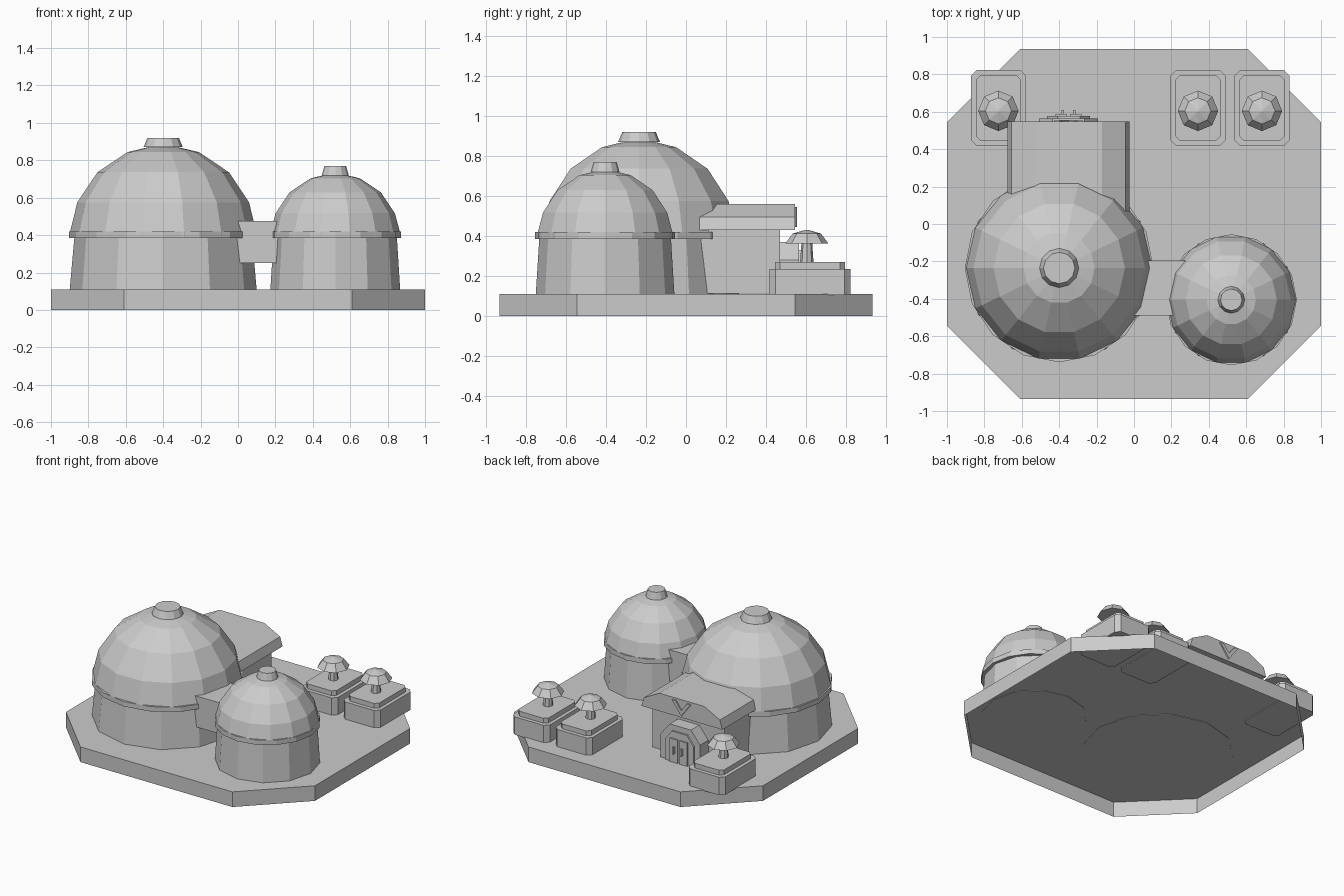
import bpy
import bmesh
from math import cos, sin, pi, radians

if "Cube" in bpy.data.objects:
    bpy.data.objects.remove(bpy.data.objects["Cube"], do_unlink=True)

gray = bpy.data.materials.new("plain_gray")
gray.use_nodes = True
gray.diffuse_color = (0.6, 0.6, 0.6, 1)
gray.node_tree.nodes["Principled BSDF"].inputs["Base Color"].default_value = (0.6, 0.6, 0.6, 1)

GROUND = 0.111  # just above the platform top


def finish(name, bm):
    """Turn a bmesh into a flat shaded object."""
    bmesh.ops.recalc_face_normals(bm, faces=bm.faces)
    mesh = bpy.data.meshes.new(name)
    bm.to_mesh(mesh)
    bm.free()
    mesh.materials.append(gray)
    obj = bpy.data.objects.new(name, mesh)
    bpy.context.collection.objects.link(obj)
    return obj


def loft(name, loops, bottom=True):
    """Join matching point loops and close the ends."""
    bm = bmesh.new()
    rows = [[bm.verts.new(p) for p in loop] for loop in loops]
    n = len(rows[0])
    for a, b in zip(rows, rows[1:]):
        for i in range(n):
            j = (i + 1) % n
            bm.faces.new((a[i], a[j], b[j], b[i]))
    if bottom:
        bm.faces.new(rows[0])
    bm.faces.new(rows[-1])
    return finish(name, bm)


def turned(name, x, y, profile, sides):
    """Stack of regular polygons from (radius, z) pairs."""
    return loft(name, [[(x + r * cos(2 * pi * i / sides), y + r * sin(2 * pi * i / sides), z)
                        for i in range(sides)] for r, z in profile])


def slab(name, x, y, hx, hy, cut, z0, z1, bottom=True):
    """Box with its vertical corners cut off."""
    corner = [(hx, cut - hy), (hx, hy - cut), (hx - cut, hy), (cut - hx, hy),
              (-hx, hy - cut), (-hx, cut - hy), (cut - hx, -hy), (hx - cut, -hy)]
    return loft(name, [[(x + u, y + v, z) for u, v in corner] for z in (z0, z1)], bottom)


def extruded(name, x, half_profile, y0, y1):
    """Mirrored (half width, z) profile pushed along y."""
    outline = half_profile + [(-u, z) for u, z in reversed(half_profile)]
    return loft(name, [[(x + u, y, z) for u, z in outline] for y in (y0, y1)])


def box(name, x0, x1, y0, y1, z0, z1):
    return loft(name, [[(x0, y0, z), (x1, y0, z), (x1, y1, z), (x0, y1, z)] for z in (z0, z1)])


# Ground platform, a hollow tray open underneath
slab("platform", 0, 0, 1, 0.935, 0.39, 0, 0.11, bottom=False)


# Domed buildings
def dome_house(prefix, x, y, r, cap, top):
    turned(prefix + "_wall", x, y, [(r * 1.006, 0.107), (r * 0.955, 0.39)], 12)
    rise = [radians(22.5 * k) for k in range(1, 4)] + [radians(86)]
    skirt = [(r, 0.385), (r, 0.42)]
    turned(prefix + "_dome", x, y,
           skirt + [(r * cos(a), 0.385 + r * sin(a)) for a in rise], 14)
    turned(prefix + "_band", x, y, [(r * 1.015, 0.385), (r * 1.015, 0.42)], 16)
    turned(prefix + "_cap", x, y, [(cap, top - 0.05), (cap * 0.8, top)], 12)


dome_house("large", -0.4, -0.235, 0.497, 0.105, 0.92)
dome_house("small", 0.52, -0.405, 0.345, 0.072, 0.77)

# Passage between the buildings
box("passage", -0.05, 0.28, -0.49, -0.195, 0.25, 0.475)

# Rear entrance hall and its roof
ex = -0.35
box("entrance_hall", ex - 0.29, ex + 0.29, 0, 0.47, GROUND, 0.44)
extruded("entrance_roof", ex, [(0.325, 0.43), (0.305, 0.495), (0.18, 0.56)], 0.0, 0.547)

# Chevron on the roof gable
for side in (-1, 1):
    loft("gable_chevron", [[(ex + side * u, y, z) for u, z in
                            ((0, 0.445), (0.075, 0.545), (0.045, 0.545), (0, 0.485))]
                           for y in (0.54, 0.556)])

# Doorway: stepped frame, two leaves and handles
extruded("door_frame", ex, [(0.158, GROUND), (0.158, 0.28), (0.085, 0.37)], 0.44, 0.565)
extruded("door_surround", ex, [(0.115, GROUND), (0.115, 0.26), (0.06, 0.33)], 0.5, 0.578)
for side in (-1, 1):
    a, b = sorted((ex + side * 0.008, ex + side * 0.07))
    box("door_leaf", a, b, 0.54, 0.588, GROUND, 0.28)
    a, b = sorted((ex + side * 0.025, ex + side * 0.037))
    box("door_handle", a, b, 0.58, 0.61, 0.18, 0.23)

# Planters with small trees
for x in (-0.725, 0.342, 0.684):
    slab("planter", x, 0.62, 0.147, 0.203, 0.03, 0.105, 0.235)
    slab("planter_rim", x, 0.62, 0.121, 0.175, 0.025, 0.23, 0.27)
    turned("tree_trunk", x, 0.605, [(0.034, 0.26), (0.026, 0.38)], 8)
    turned("tree_crown", x, 0.605, [(0.108, 0.362), (0.07, 0.412), (0.006, 0.43)], 8)
